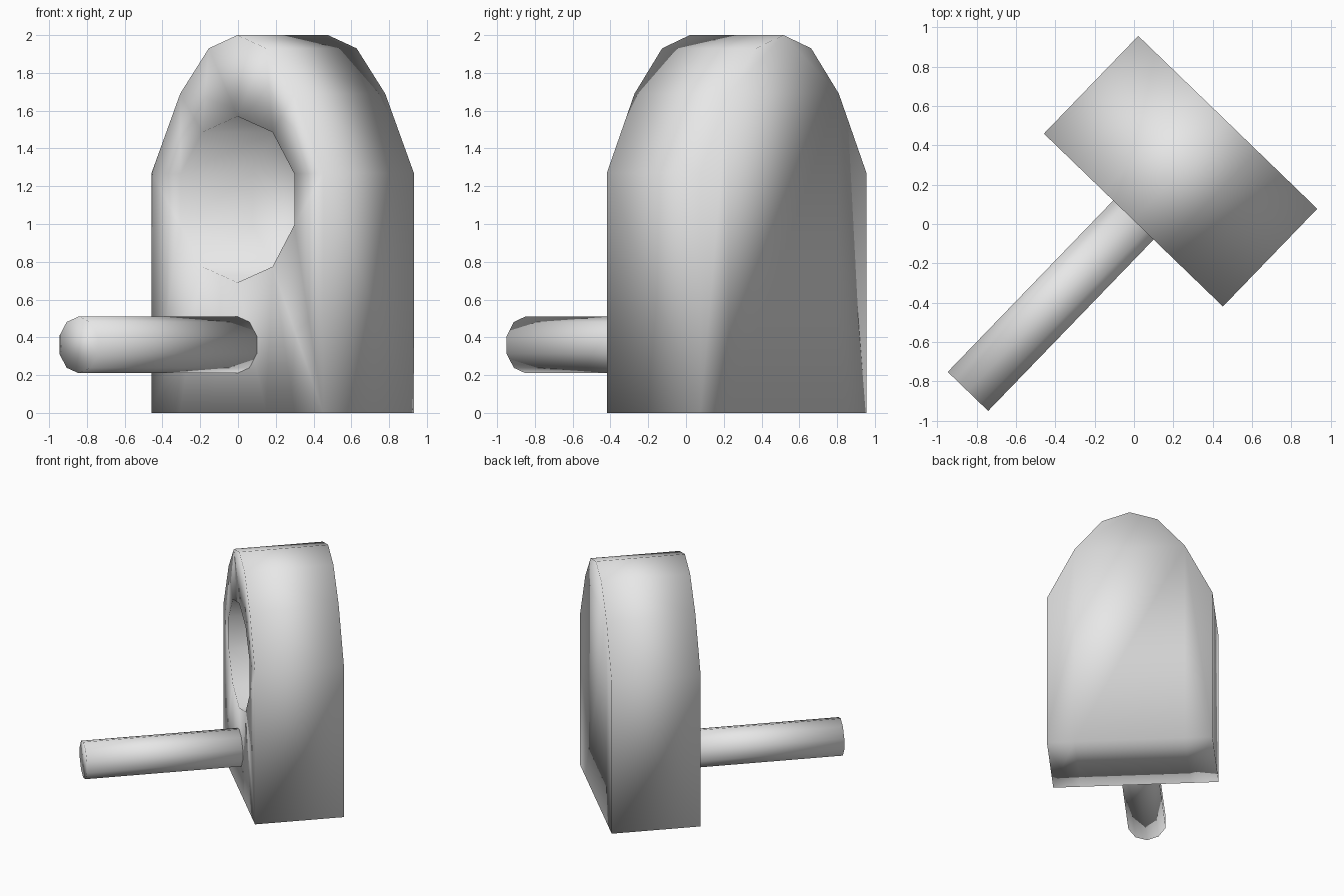
import bpy, bmesh, math
from mathutils import Matrix, Vector

cube = bpy.data.objects.get("Cube")
if cube:
    bpy.data.objects.remove(cube, do_unlink=True)

HALF, DEPTH = 0.632, 0.69
HOLE_R, HOLE_Z, HOLE_DEPTH = 0.44, 1.13, 0.55
PIN_R, PIN_Z, PIN_LEN = 0.15, 0.36, 1.21
# Local frame: front face on y = 0, front towards -y
PLACE = Matrix.Translation((-0.003, 0.02, 0)) @ Matrix.Rotation(math.radians(-44), 4, 'Z')

grey = bpy.data.materials.new("light_grey")
grey.use_nodes = True
colour = (0.8, 0.8, 0.8, 1)
grey.diffuse_color = colour
grey.node_tree.nodes["Principled BSDF"].inputs["Base Color"].default_value = colour


def ring(bm, points, y):
    """Closed loop of vertices in the plane at depth y."""
    return [bm.verts.new((x, y, z)) for x, z in points]


def wall(bm, a, b):
    """Quads joining two matching loops."""
    n = len(a)
    for i in range(n):
        j = (i + 1) % n
        bm.faces.new((a[i], a[j], b[j], b[i]))


def decagon(radius, z):
    return [(radius * math.sin(math.tau * i / 10), z + radius * math.cos(math.tau * i / 10))
            for i in range(10)]


def finish(bm, name):
    bmesh.ops.recalc_face_normals(bm, faces=bm.faces)
    mesh = bpy.data.meshes.new(name)
    bm.to_mesh(mesh)
    bm.free()
    mesh.materials.append(grey)
    for p in mesh.polygons:
        p.use_smooth = True
    obj = bpy.data.objects.new(name, mesh)
    obj.matrix_world = PLACE
    bpy.context.collection.objects.link(obj)
    return obj


# Arched block with a round blind hole in its front
arch_z = [1.27, 1.69, 1.93, 2.0, 1.93, 1.69, 1.27]
outline = [(HALF * (i - 3) / 3, z) for i, z in enumerate(arch_z)]
outline += [(HALF * (3 - i) / 3, 0) for i in range(7)]

bm = bmesh.new()
front, back = ring(bm, outline, 0), ring(bm, outline, DEPTH)
wall(bm, front, back)
bm.faces.new(back)
circle = decagon(HOLE_R, HOLE_Z)
rim, floor = ring(bm, circle, 0), ring(bm, circle, HOLE_DEPTH)
wall(bm, rim, floor)
bm.faces.new(floor)
face_edges = [bm.edges.get((loop[i - 1], loop[i])) for loop in (front, rim) for i in range(len(loop))]
bmesh.ops.triangle_fill(bm, edges=face_edges, use_beauty=True, normal=Vector((0, -1, 0)))
finish(bm, "arched_block")

# Pin sticking out of the front below the hole
bm = bmesh.new()
section = decagon(PIN_R, PIN_Z)
tip, root = ring(bm, section, -PIN_LEN), ring(bm, section, 0.05)
wall(bm, tip, root)
bm.faces.new(tip)
bm.faces.new(root)
finish(bm, "front_pin")
